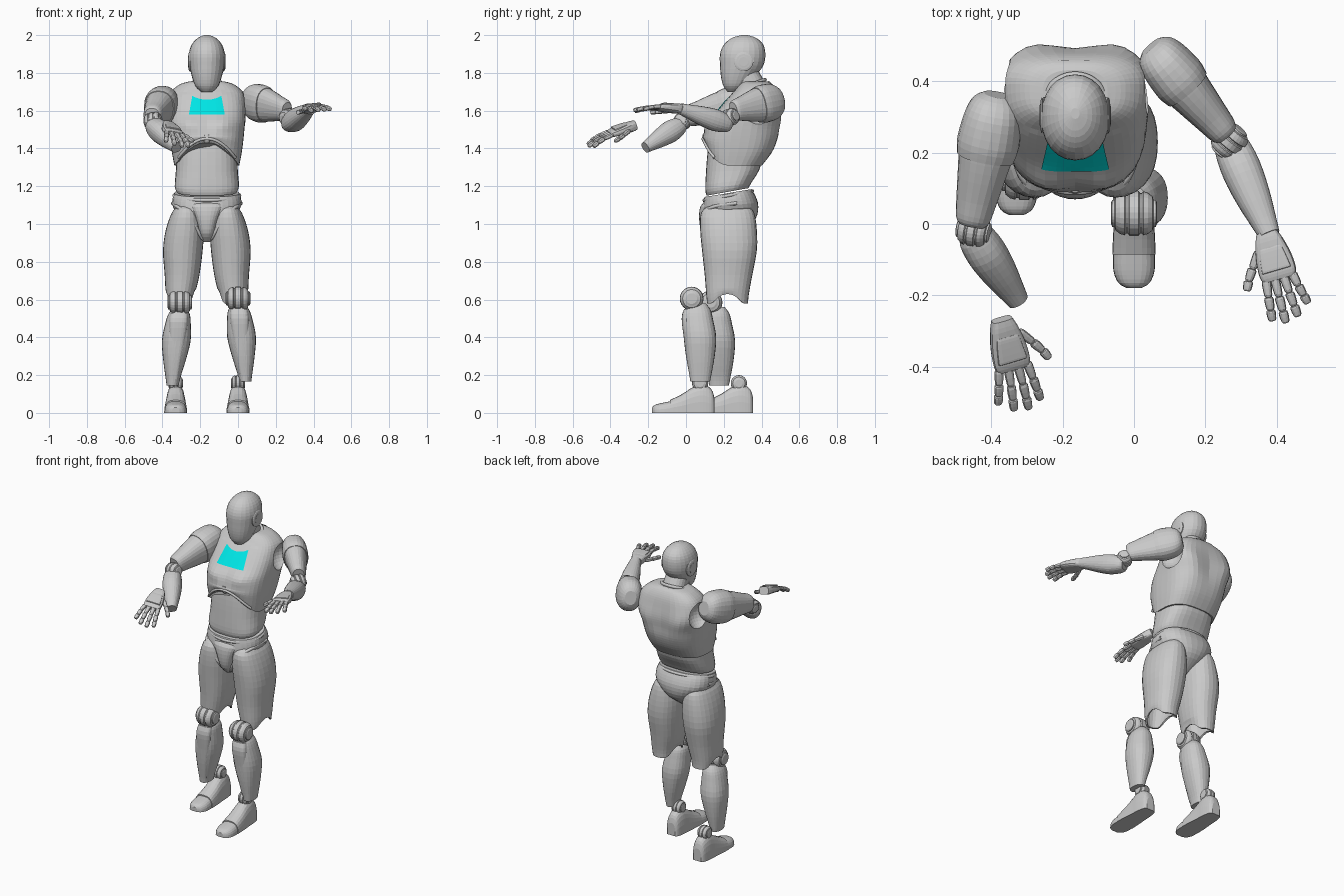
import bpy, bmesh, math
from math import sin, cos, pi, exp
from mathutils import Vector, Matrix
from mathutils.bvhtree import BVHTree

if "Cube" in bpy.data.objects:
    bpy.data.objects.remove(bpy.data.objects["Cube"], do_unlink=True)


def material(name, rgb):
    mat = bpy.data.materials.new(name)
    mat.use_nodes = True
    mat.diffuse_color = (*rgb, 1)
    mat.node_tree.nodes["Principled BSDF"].inputs["Base Color"].default_value = (*rgb, 1)
    return mat


GREY = material("body grey", (.59, .59, .59))
CYAN = material("chest cyan", (0, .8, .8))
MID = -.165  # the body's own centre line


def finish(name, bm, mat=GREY):
    bmesh.ops.recalc_face_normals(bm, faces=bm.faces)
    mesh = bpy.data.meshes.new(name)
    bm.to_mesh(mesh)
    bm.free()
    mesh.materials.append(mat)
    obj = bpy.data.objects.new(name, mesh)
    bpy.context.collection.objects.link(obj)
    return obj


def smooth_rows(rows, steps):
    """Catmull-Rom interpolation between cross-sections."""
    out = []
    for i in range(len(rows) - 1):
        quad = [rows[max(i - 1, 0)], rows[i], rows[i + 1], rows[min(i + 2, len(rows) - 1)]]
        for k in range(steps):
            t = k / steps
            out.append([b + t / 2 * (c - a + t * (2 * a - 5 * b + 4 * c - d + t * (3 * (b - c) + d - a)))
                        for a, b, c, d in zip(*quad)])
    return out + [rows[-1]]


def loft(name, rows, frame=None, steps=3, sides=24, power=2.3, caps=(True, True), warp=None):
    """Skin superellipse sections given as x, y, z, half width, half depth."""
    bm = bmesh.new()
    rings = []
    for x, y, z, rx, ry in smooth_rows(rows, steps):
        ring = []
        for i in range(sides):
            a = 2 * pi * i / sides
            u, v = [math.copysign(abs(q) ** (2 / power), q) for q in (cos(a), sin(a))]
            p = Vector((x + rx * u, y + ry * v, z))
            if warp:
                p = warp(p)
            ring.append(bm.verts.new(frame @ p if frame else p))
        rings.append(ring)
    for low, high in zip(rings, rings[1:]):
        for i in range(sides):
            j = (i + 1) % sides
            bm.faces.new((low[i], low[j], high[j], high[i]))
    for ring, wanted in zip((rings[0], rings[-1]), caps):
        if wanted:
            bm.faces.new(ring)
    return finish(name, bm)


def aim(a, b, side=(1, 0, 0)):
    a, z = Vector(a), (Vector(b) - Vector(a)).normalized()
    x = Vector(side)
    x = (x - x.dot(z) * z).normalized()
    y = z.cross(x)
    return Matrix.Translation(a) @ Matrix((x, y, z)).transposed().to_4x4()


def limb(name, a, b, rows, side=(1, 0, 0), **options):
    """Loft from a to b, with sections given as fraction, half width, half depth."""
    size = (Vector(b) - Vector(a)).length
    return loft(name, [(0, 0, t * size, rx, ry) for t, rx, ry in rows], aim(a, b, side), **options)


def drum(name, centre, axis, radius, width):
    """Grooved, rounded joint wheel."""
    half = Vector(axis).normalized() * width / 2
    shape = [(0, .45), (.03, .6), (.08, .6), (.1, .76), (.2, .92), (.3, .98), (.33, .9), (.37, .9), (.4, 1)]
    shape += [(1 - t, r) for t, r in reversed(shape)]
    limb(name, Vector(centre) - half, Vector(centre) + half,
         [(t, r * radius, r * radius) for t, r in shape],
         side=(0, .3, 1), steps=1, power=2)


def projector(target, ray):
    """Return a function that drops points onto a surface along a ray."""
    source = bmesh.new()
    source.from_mesh(target.data)
    tree = BVHTree.FromBMesh(source)
    source.free()
    ray = Vector(ray)
    return lambda start: tree.ray_cast(Vector(start), ray)[0] - ray * .004


def patch(name, target, point, ray, mat, cols=14, rows=6):
    """Thin plate laid on a surface."""
    drop = projector(target, ray)
    bm = bmesh.new()
    grid = [[bm.verts.new(drop(point(2 * i / cols - 1, j / rows))) for i in range(cols + 1)]
            for j in range(rows + 1)]
    for j in range(rows):
        for i in range(cols):
            bm.faces.new((grid[j][i], grid[j][i + 1], grid[j + 1][i + 1], grid[j + 1][i]))
    for face in finish(name, bm, mat).data.polygons:
        if face.normal.dot(Vector(ray)) > 0:
            face.flip()


def tube(name, points, radius, closed=False):
    curve = bpy.data.curves.new(name, "CURVE")
    curve.dimensions = "3D"
    curve.bevel_depth, curve.bevel_resolution, curve.resolution_u = radius, 2, 6
    line = curve.splines.new("NURBS")
    line.points.add(len(points) - 1)
    for p, co in zip(line.points, points):
        p.co = (*co, 1)
    line.use_cyclic_u, line.use_endpoint_u = closed, not closed
    curve.materials.append(GREY)
    obj = bpy.data.objects.new(name, curve)
    bpy.context.collection.objects.link(obj)


def ellipse(centre, rx, ry, tilt, count=16):
    return [(centre[0] + rx * cos(2 * pi * i / count), centre[1] + ry * sin(2 * pi * i / count),
             centre[2] + tilt * sin(2 * pi * i / count)) for i in range(count)]


# Head, ears and neck
loft("head", [(MID, .25, 1.70, .03, .03), (MID, .26, 1.73, .06, .062), (MID, .275, 1.78, .079, .09),
              (MID, .295, 1.84, .092, .115), (MID, .30, 1.90, .095, .12), (MID, .305, 1.95, .08, .104),
              (MID, .307, 1.985, .048, .064), (MID, .31, 2.0, .012, .015)], power=2.1)
for s, word in ((1, "left"), (-1, "right")):
    drum(word + "_ear", (MID + s * .088, .305, 1.86), (1, 0, 0), .052, .024)
limb("neck", (MID, .38, 1.66), (MID, .31, 1.80), [(0, .09, .085), (.4, .075, .075), (1, .068, .07)])
tube("neck_collar", ellipse((MID, .34, 1.735), .086, .08, .03), .01, closed=True)


# Torso
def arch(off):
    return .13 * max(0, 1 - (off / .17) ** 2)


def chest_shape(p):
    off = abs(p.x - MID)
    if p.y < .26:
        p.y -= .018 * exp(-((off - .09) / .06) ** 2 - ((p.z - 1.53) / .04) ** 2)
        p.z += arch(off) * max(0, 1 - (p.z - 1.3) / .17)
    else:
        p.y += .02 * exp(-((off - .1) / .06) ** 2 - ((p.z - 1.56) / .1) ** 2)
        p.x += (p.x - MID) * .22 * ((p.y - .26) / .22) ** 2 * exp(-((p.z - 1.62) / .1) ** 2)
    return p


chest = loft("chest", [(MID, .255, 1.31, .172, .147), (MID, .275, 1.38, .185, .18), (MID, .286, 1.45, .194, .197),
                       (MID, .299, 1.52, .2, .189), (MID, .322, 1.58, .203, .17), (MID, .343, 1.64, .2, .143),
                       (MID, .363, 1.70, .185, .112), (MID, .37, 1.74, .14, .085), (MID, .367, 1.755, .09, .065)],
             steps=4, sides=40, power=2.7, warp=chest_shape)
patch("chest_panel", chest, lambda u, v: (MID + u * (.095 - .018 * v), -1, 1.58 + v * (.078 + .02 * u * u)),
      (0, 1, 0), CYAN)
patch("upper_back_plate", chest, lambda u, v: (MID + u * .055, .435 + .025 * v, 2.5), (0, 0, -1), GREY)
onto_front = projector(chest, (0, 1, 0))
tube("rib_edge", [onto_front((MID + .015 * i, -1, 1.322 + arch(abs(.015 * i)))) for i in range(-10, 11)], .008)
# Hollow shoulder sockets
for s in (1, -1):
    bpy.ops.mesh.primitive_uv_sphere_add(segments=24, ring_count=14, radius=.088,
                                         location=(MID + s * .23, .39, 1.61))
    cutter = bpy.context.object
    cutter.hide_render = True
    cut = chest.modifiers.new("socket", "BOOLEAN")
    cut.operation, cut.object, cut.solver = "DIFFERENCE", cutter, "EXACT"
    bpy.context.view_layer.objects.active = chest
    bpy.ops.object.modifier_apply(modifier=cut.name)
    bpy.data.objects.remove(cutter, do_unlink=True)
loft("sternum_clip", [(MID, .105, 1.43, .012, .012), (MID, .1, 1.45, .018, .015), (MID, .1, 1.475, .012, .012)])
loft("abdomen", [(MID, .22, 1.17, .158, .11), (MID, .224, 1.20, .17, .122), (MID, .247, 1.28, .164, .141),
                 (MID, .262, 1.38, .16, .148), (MID, .275, 1.46, .15, .15)], sides=32, power=2.6,
     warp=lambda p: p + Vector((0, 0, .18 * (p.y - .22) * max(0, 1.31 - p.z) / .14)))

# Pelvis
loft("pelvis", [(MID, .19, .91, .025, .035), (MID, .205, .96, .055, .09), (MID, .23, 1.02, .115, .136),
                (MID, .235, 1.08, .175, .148), (MID, .23, 1.13, .182, .138), (MID, .222, 1.165, .172, .124)],
     sides=32, power=2.4, warp=lambda p: p + Vector((0, 0, (p.y - .23) * max(0, p.z - 1))))
loft("groin_guard", [(MID, .15, .905, .02, .025), (MID, .125, .95, .036, .04), (MID, .115, 1.02, .055, .045),
                     (MID, .12, 1.09, .085, .045), (MID, .14, 1.12, .095, .035)])
tube("belt", ellipse((MID, .224, 1.15), .178, .132, .025), .009, closed=True)
for s, word in ((1, "left"), (-1, "right")):
    tube(word + "_hip_seam", [(MID + s * x, y, z) for x, y, z in
                              ((.18, .27, 1.11), (.17, .13, 1.1), (.1, .085, 1.06), (.06, .1, .98), (.02, .13, .92))],
         .01)


# Legs: the left one steps forward below the knee
def leg(word, s, shift, step, foot_step, drop):
    def place(x, y, z, rx, ry):
        return (MID + s * (x - MID) + shift, y + step, z - drop, rx, ry)

    def scallop(p):
        if p.z < .66:
            p.z += .05 * max(0, 1 - ((p.y - .22) / .08) ** 2) * (.66 - p.z) / .08
        return p

    thigh = loft(word + "_thigh", [(MID + s * (x - MID), y, z, rx, ry) for x, y, z, rx, ry in (
        (-.055, .225, 1.10, .04, .1), (-.055, .22, 1.06, .075, .14), (-.048, .225, .97, .1, .15),
        (-.038, .23, .86, .105, .145), (-.034, .225, .73, .092, .126), (-.025, .22, .63, .078, .113),
        (-.024, .22, .58, .07, .108))], sides=28, caps=(True, False), warp=scallop)
    shell = thigh.modifiers.new("wall", "SOLIDIFY")
    shell.thickness = .01
    knee = place(.0, .03, .605, 0, 0)[:3]
    drum(word + "_knee", knee, (1, 0, 0), .063, .13)
    loft(word + "_shin", [place(*row) for row in (
        (.003, .06, .58, .03, .045), (.004, .06, .545, .056, .07), (.01, .064, .49, .068, .08),
        (.019, .074, .4, .076, .086), (.028, .076, .3, .06, .076), (.036, .076, .21, .04, .06),
        (.038, .075, .165, .032, .052))])
    loft(word + "_shin_guard", [place(*row) for row in (
        (.004, .02, .55, .045, .03), (.008, .012, .5, .05, .035), (.014, .02, .4, .042, .032),
        (.024, .026, .3, .032, .026), (.034, .036, .2, .024, .018))], power=3)
    # Foot sections run from heel to toe
    fx = MID + s * (0 - MID)
    heel_frame = aim((fx, .15 + foot_step, 0), (fx, -1, 0), (1, 0, 0))

    def foot_part(name, rows):
        loft(name, [(0, 0, d, w, h) for d, w, h in rows], heel_frame, power=2.8,
             warp=lambda p: Vector((p.x, max(p.y, 0), p.z)))
    foot_part(word + "_foot", [(0, .028, .08), (.015, .042, .125), (.06, .05, .152), (.11, .053, .138),
                               (.17, .058, .1), (.235, .061, .068)])
    foot_part(word + "_toe", [(.23, .058, .062), (.28, .058, .052), (.315, .044, .042), (.33, .02, .028)])
    drum(word + "_ankle", (fx, .075 + foot_step, .157), (1, 0, 0), .043, .075)


leg("left", 1, 0, 0, 0, 0)
leg("right", -1, .022, .1, .205, .02)


# Hands
def hand(word, wrist, along, across, thumb_sign, size):
    d = Vector(along).normalized()
    c = Vector(across)
    c = (c - c.dot(d) * d).normalized()
    up = c.cross(d)
    up = up if up.z > 0 else -up
    at = lambda f, w, h=0: Vector(wrist) + (d * f + c * w * thumb_sign + up * h) * size
    limb(word + "_palm", at(0, 0), at(.125, 0), [(-.1, .029, .024), (.12, .04, .026), (.5, .051, .022),
                                                (.85, .053, .018), (1, .046, .012)], c, sides=16, power=3.5)
    limb(word + "_hand_plate", at(.03, 0, .016), at(.1, 0, .014),
         [(0, .03, .008), (.2, .035, .01), (.9, .042, .01), (1, .04, .007)], c, sides=16, power=5)
    pad = [(0, .01, .009), (.15, .0135, .012), (.85, .0115, .011), (1, .007, .006)]

    def digit(name, points):
        for k, (a, b) in enumerate(zip(points, points[1:])):
            limb(f"{word}_{name}_{k + 1}", a, b, pad, c, steps=2, sides=10)
    for name, w, reach, spread in (("index", .038, .112, .016), ("middle", .013, .128, .006),
                                   ("ring", -.013, .12, -.006), ("little", -.038, .092, -.018)):
        digit(name, [at(.118 + reach * f, w + spread * f, -.022 * f * f) for f in (0, .42, .74, 1)])
    digit("thumb", [at(.035, .037, -.008), at(.075, .068, -.013), at(.105, .088, -.016), at(.13, .1, -.018)])


# Arms, with the width of the shoulder measured sideways
def arm(word, shoulder, elbow, fore, wrist, axis, slim):
    shape = [(t, rx * slim, ry) for t, rx, ry in (
        (-.025, .035, .035), (.03, .066, .064), (.15, .084, .088), (.35, .092, .094),
        (.55, .081, .085), (.8, .066, .066), (.95, .056, .056), (1, .044, .044))]
    limb(word + "_upper_arm", shoulder, elbow, shape)
    limb(word + "_shoulder_cap", shoulder, elbow, [(t - .01, rx + .007, ry + .007) for t, rx, ry in shape[:4]]
         + [(.46, .088 * slim + .004, .093)])
    centre = (Vector(elbow) + Vector(fore)) / 2
    drum(word + "_elbow", centre, axis, .046, .095)
    limb(word + "_forearm", fore, wrist, [(-.08, .035, .03), (0, .05, .046), (.25, .056, .058),
                                          (.55, .05, .05), (.85, .037, .036), (1, .03, .03)])


arm("left", (.055, .49, 1.655), (.26, .25, 1.6), (.275, .215, 1.53), (.38, -.03, 1.61), (.6, .7, .2), .75)
arm("right", (-.385, .35, 1.65), (-.455, .0, 1.57), (-.445, -.035, 1.52), (-.325, -.215, 1.405), (1, -.2, .2), .88)
hand("left", (.375, -.035, 1.61), (.27, -.95, .06), (.95, .27, .1), -1, 1)
hand("right", (-.368, -.28, 1.52), (.22, -.93, -.31), (.97, .22, -.2), 1, 1.1)
